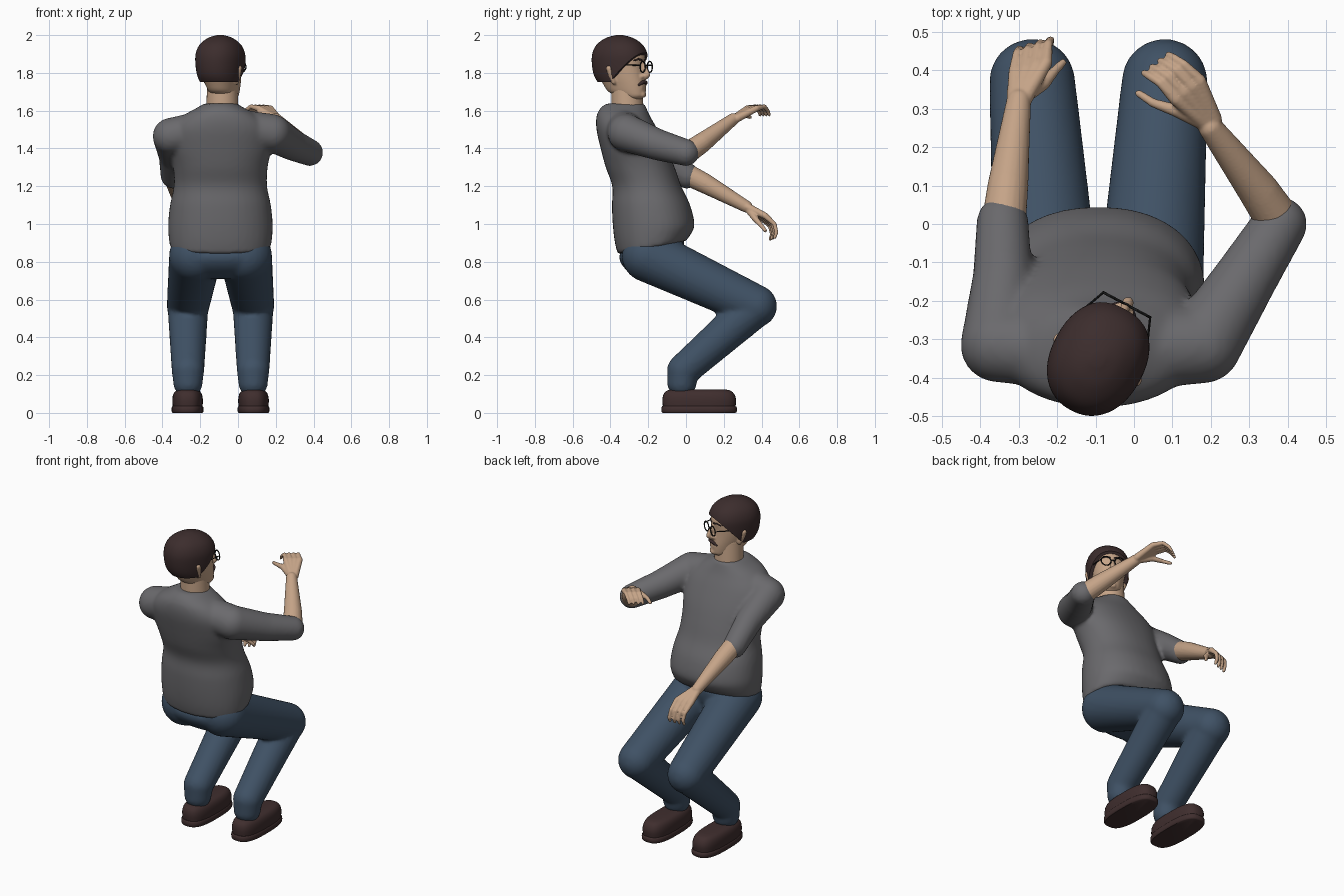
import bpy, bmesh, math
from mathutils import Vector, Matrix


def material(name, rgb):
    m = bpy.data.materials.new(name)
    m.diffuse_color = (*rgb, 1)
    return m


SHIRT = material("grey_shirt", (0.145, 0.143, 0.152))
DENIM = material("blue_denim", (0.05, 0.083, 0.13))
SKIN = material("skin", (0.56, 0.37, 0.245))
HAIR = material("dark_brown_hair", (0.045, 0.026, 0.026))
LEATHER = material("brown_leather", (0.05, 0.027, 0.027))
BLACK = material("black_frame", (0.01, 0.01, 0.01))

CX = -0.093                                   # body centre line
HEAD = Matrix.Translation((CX, -0.35, 0)) @ Matrix.Rotation(math.radians(-28), 4, 'Z')


def chain(bm, pts, segs=20):
    """Rounded limb through points (x, y, z, radius)."""
    for x, y, z, r in pts:
        bmesh.ops.create_uvsphere(bm, u_segments=segs, v_segments=max(6, segs // 2),
                                  radius=r, matrix=Matrix.Translation((x, y, z)))
    for a, b in zip(pts, pts[1:]):
        p, q = Vector(a[:3]), Vector(b[:3])
        d = q - p
        mat = Matrix.Translation((p + q) / 2) @ d.to_track_quat('Z', 'Y').to_matrix().to_4x4()
        bmesh.ops.create_cone(bm, cap_ends=True, segments=segs, radius1=a[3],
                              radius2=b[3], depth=d.length, matrix=mat)


def loft(bm, rings, cx=0.0, power=2.2, steps=4, n=40):
    """Closed skin over rings (z, y_back, y_front, half_width, front_lift)."""
    rings = [tuple(r) + (0,) * (5 - len(r)) for r in rings]
    dense = []
    for i in range(len(rings) - 1):
        p = [rings[max(0, i - 1)], rings[i], rings[i + 1], rings[min(len(rings) - 1, i + 2)]]
        for s in range(steps):
            t = s / steps
            dense.append([0.5 * (2 * b + (c - a) * t + (2 * a - 5 * b + 4 * c - d) * t * t
                                 + (3 * b - a - 3 * c + d) * t ** 3) for a, b, c, d in zip(*p)])
    dense.append(rings[-1])
    loops = []
    for z, y0, y1, hx, lift in dense:
        loop = []
        for k in range(n):
            a = 2 * math.pi * k / n
            c, s = math.cos(a), math.sin(a)
            u = math.copysign(abs(c) ** (2 / power), c)
            v = math.copysign(abs(s) ** (2 / power), s)
            loop.append(bm.verts.new((cx + hx * u, (y0 + y1) / 2 + (y1 - y0) / 2 * v, z + lift * v)))
        loops.append(loop)
    for a, b in zip(loops, loops[1:]):
        for k in range(n):
            bm.faces.new((a[k], a[(k + 1) % n], b[(k + 1) % n], b[k]))
    bm.faces.new(loops[0][::-1])
    bm.faces.new(loops[-1])


def finish(name, bm, mat, voxel=0, smooth=0, matrix=None):
    bmesh.ops.recalc_face_normals(bm, faces=bm.faces[:])
    me = bpy.data.meshes.new(name)
    bm.to_mesh(me)
    bm.free()
    me.materials.append(mat)
    ob = bpy.data.objects.new(name, me)
    bpy.context.collection.objects.link(ob)
    if matrix:
        ob.matrix_world = matrix
    bpy.context.view_layer.objects.active = ob
    bpy.ops.object.select_all(action='DESELECT')
    ob.select_set(True)
    bpy.ops.object.shade_smooth_by_angle(angle=math.radians(45))
    if voxel:
        # fuse overlapping volumes into one soft surface
        r = ob.modifiers.new("fuse", 'REMESH')
        r.mode, r.voxel_size, r.use_smooth_shade = 'VOXEL', voxel, True
        s = ob.modifiers.new("soften", 'SMOOTH')
        s.factor, s.iterations = 0.5, smooth
    return ob


# shirt: round belly, shoulders and elbow-length sleeves
bm = bmesh.new()
loft(bm, [(0.875, -0.362, 0.0, 0.266, 0.035), (0.93, -0.378, 0.028, 0.274, 0.02),
          (1.0, -0.388, 0.045, 0.277), (1.1, -0.392, 0.022, 0.267), (1.2, -0.39, -0.025, 0.247),
          (1.3, -0.425, -0.06, 0.25), (1.4, -0.452, -0.10, 0.268), (1.5, -0.474, -0.15, 0.26),
          (1.57, -0.474, -0.19, 0.20), (1.615, -0.452, -0.21, 0.125), (1.638, -0.42, -0.22, 0.085)], CX)
chain(bm, [(CX, -0.34, 1.52, 0.1), (-0.355, -0.315, 1.465, 0.097),
           (-0.342, -0.14, 1.36, 0.078), (-0.342, 0.005, 1.255, 0.068)], 28)
chain(bm, [(CX, -0.34, 1.52, 0.1), (0.18, -0.315, 1.482, 0.1),
           (0.285, -0.15, 1.42, 0.083), (0.38, 0.0, 1.378, 0.071)], 28)
finish("shirt", bm, SHIRT, 0.012, 6)

# trousers: pelvis and two bent legs
bm = bmesh.new()
loft(bm, [(0.71, -0.25, -0.10, 0.17), (0.76, -0.32, -0.05, 0.235),
          (0.83, -0.352, -0.015, 0.262, 0.02), (0.885, -0.35, -0.01, 0.255, 0.035)], CX)
for hip, knee in ((-0.225, -0.265), (0.04, 0.08)):
    chain(bm, [(hip, -0.2, 0.832, 0.14), (knee, 0.37, 0.565, 0.112)], 32)
    chain(bm, [(knee, 0.365, 0.56, 0.108), (knee, -0.015, 0.225, 0.086), (knee, -0.022, 0.16, 0.078)], 32)
finish("trousers", bm, DENIM, 0.012, 5)

# shoes with a protruding sole
for side, x in (("left", -0.267), ("right", 0.082)):
    bm = bmesh.new()
    loft(bm, [(0.03, -0.122, 0.262, 0.079), (0.07, -0.125, 0.265, 0.081), (0.1, -0.118, 0.255, 0.075),
              (0.118, -0.10, 0.235, 0.06), (0.125, -0.07, 0.2, 0.035)], x, 2.8)
    finish(side + "_shoe", bm, LEATHER)
    bm = bmesh.new()
    loft(bm, [(0.0, -0.125, 0.262, 0.079), (0.008, -0.13, 0.27, 0.084), (0.028, -0.13, 0.27, 0.084),
              (0.036, -0.125, 0.262, 0.079)], x, 2.8, 2)
    finish(side + "_sole", bm, LEATHER)

# bare left forearm and hand, fingers hanging
bm = bmesh.new()
wrist = (-0.3, 0.32, 1.092, 0.032)
chain(bm, [(-0.337, 0.02, 1.255, 0.057), (-0.328, 0.1, 1.215, 0.053), wrist])
for i in range(4):
    kx, ky, kz = -0.31 + 0.027 * i, 0.395 + 0.008 * i, 1.035 + 0.003 * i
    chain(bm, [(-0.31 + 0.008 * i, 0.325, 1.09, 0.022), (kx, ky, kz, 0.017),
               (kx + 0.006, ky + 0.05, kz - 0.045, 0.0115),
               (kx + 0.012, ky + 0.06, kz - 0.09, 0.0105), (kx + 0.012, ky + 0.05, kz - 0.115, 0.009)], 12)
chain(bm, [(-0.285, 0.335, 1.075, 0.022), (-0.235, 0.365, 1.03, 0.017),
           (-0.205, 0.4, 0.99, 0.012), (-0.185, 0.42, 0.965, 0.01)], 12)
finish("left_forearm", bm, SKIN, 0.005, 3)

# bare right forearm and raised hand
bm = bmesh.new()
wrist = (0.2, 0.25, 1.555, 0.032)
chain(bm, [(0.375, 0.01, 1.378, 0.058), (0.325, 0.085, 1.43, 0.053), wrist])
for i in range(4):
    kx, ky = 0.108 + 0.021 * i, 0.325 + 0.016 * i
    chain(bm, [(0.19 + 0.006 * i, 0.26 + 0.004 * i, 1.56, 0.022), (kx, ky, 1.612, 0.017),
               (kx - 0.04, ky + 0.042, 1.622, 0.0115), (kx - 0.068, ky + 0.06, 1.6, 0.0105),
               (kx - 0.082, ky + 0.068, 1.578, 0.009)], 12)
chain(bm, [(0.18, 0.265, 1.56, 0.022), (0.11, 0.295, 1.58, 0.017),
           (0.05, 0.315, 1.575, 0.012), (0.012, 0.34, 1.565, 0.01)], 12)
finish("right_forearm", bm, SKIN, 0.005, 3)

# neck
bm = bmesh.new()
chain(bm, [(-0.083, -0.308, 1.57, 0.087), (-0.083, -0.315, 1.74, 0.08)], 32)
finish("neck", bm, SKIN)

# head with nose, lips, chin and ears (turned to one side)
bm = bmesh.new()
loft(bm, [(1.658, 0.03, 0.115, 0.035), (1.675, 0.0, 0.142, 0.055), (1.70, -0.06, 0.147, 0.07),
          (1.74, -0.09, 0.146, 0.082), (1.78, -0.11, 0.141, 0.092), (1.83, -0.125, 0.137, 0.1),
          (1.88, -0.13, 0.14, 0.1), (1.93, -0.12, 0.12, 0.093), (1.97, -0.08, 0.08, 0.06)])
chain(bm, [(0, 0.138, 1.845, 0.011), (0, 0.165, 1.79, 0.016), (0, 0.15, 1.775, 0.014)], 12)
chain(bm, [(-0.018, 0.142, 1.782, 0.012), (0.018, 0.142, 1.782, 0.012)], 12)
chain(bm, [(-0.018, 0.138, 1.722, 0.009), (0.018, 0.138, 1.722, 0.009)], 12)
chain(bm, [(-0.008, 0.138, 1.685, 0.016), (0.008, 0.138, 1.685, 0.016)], 12)
for s in (-1, 1):
    chain(bm, [(s * 0.092, 0.012, 1.75, 0.012), (s * 0.105, 0.002, 1.79, 0.015),
               (s * 0.113, -0.004, 1.825, 0.017)], 12)
finish("head", bm, SKIN, 0.006, 3, HEAD)

# hair cap, cut along a slanted hairline
bm = bmesh.new()
loft(bm, [(1.73, -0.10, 0.13, 0.098), (1.78, -0.137, 0.146, 0.113), (1.84, -0.151, 0.151, 0.121),
          (1.90, -0.149, 0.148, 0.121), (1.95, -0.125, 0.122, 0.101), (1.985, -0.075, 0.07, 0.06),
          (2.0, -0.02, 0.015, 0.016)], steps=5, n=48)
for co, no in (((0, 0.14, 1.9), (0, 0.72, -0.69)), ((0, 0, 1.752), (0, 0, -1))):
    res = bmesh.ops.bisect_plane(bm, geom=bm.verts[:] + bm.edges[:] + bm.faces[:],
                                 plane_co=co, plane_no=no, clear_outer=True)
    rim = [g for g in res["geom_cut"] if isinstance(g, bmesh.types.BMEdge)]
    bmesh.ops.holes_fill(bm, edges=rim, sides=0)
finish("hair", bm, HAIR, matrix=HEAD)

# moustache and eyebrows
bm = bmesh.new()
for s in (-1, 1):
    chain(bm, [(0, 0.15, 1.752, 0.01), (s * 0.02, 0.145, 1.749, 0.01), (s * 0.038, 0.133, 1.737, 0.006)], 12)
    chain(bm, [(s * 0.015, 0.139, 1.868, 0.005), (s * 0.04, 0.132, 1.873, 0.005),
               (s * 0.06, 0.118, 1.866, 0.004)], 10)
finish("moustache_and_brows", bm, HAIR, matrix=HEAD)

# round spectacles with bridge and temples
bm = bmesh.new()
for s in (-1, 1):
    chain(bm, [(s * 0.04 + 0.029 * math.cos(a), 0.158, 1.832 + 0.029 * math.sin(a), 0.0035)
               for a in (2 * math.pi * k / 20 for k in range(21))], 8)
    chain(bm, [(s * 0.069, 0.158, 1.84, 0.003), (s * 0.108, 0.06, 1.842, 0.003),
               (s * 0.116, 0.005, 1.84, 0.003)], 8)
chain(bm, [(-0.011, 0.158, 1.836, 0.003), (0, 0.16, 1.84, 0.003), (0.011, 0.158, 1.836, 0.003)], 8)
finish("spectacles", bm, BLACK, matrix=HEAD)
